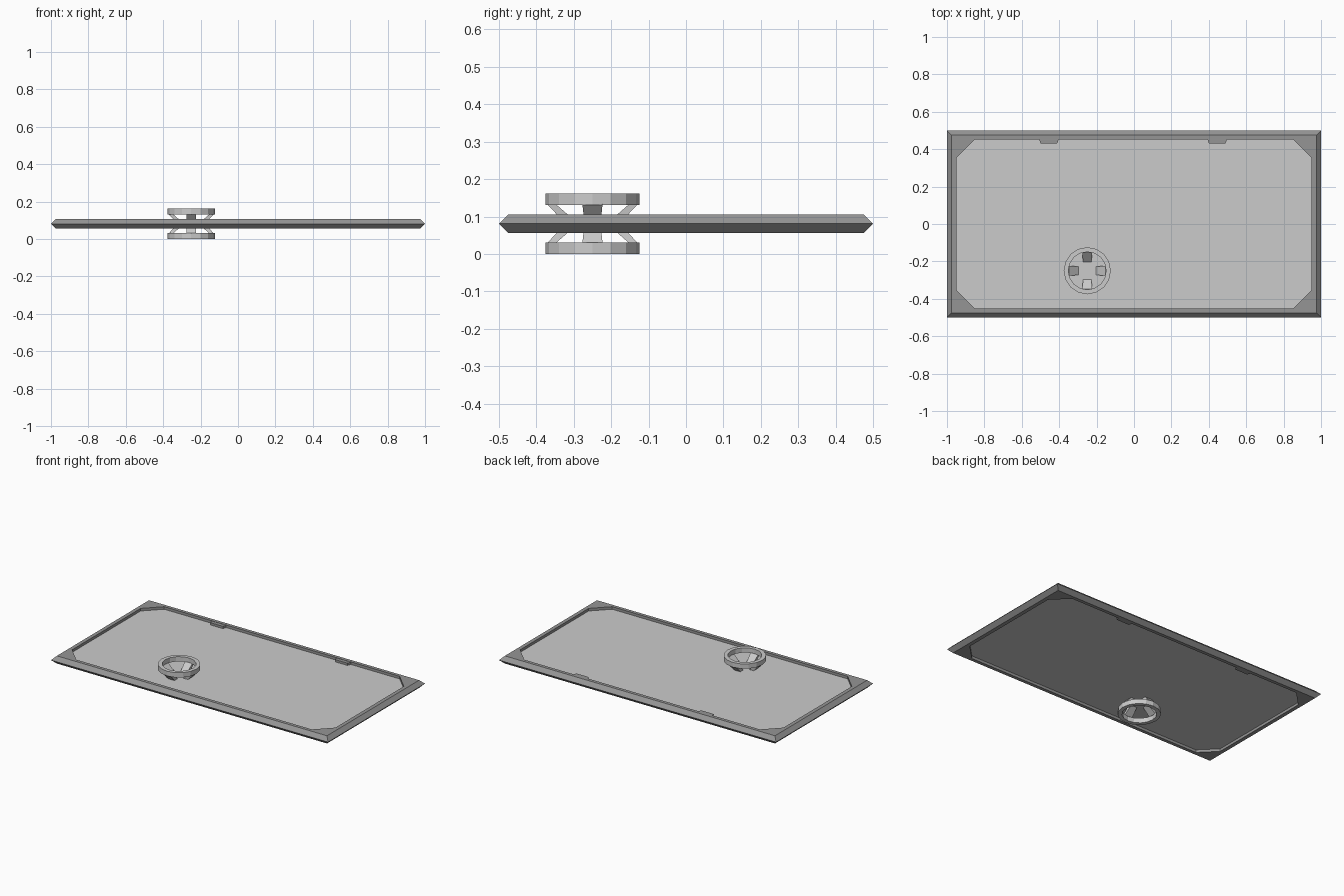
import bpy, bmesh
from math import cos, sin, pi
from mathutils import Matrix

if "Cube" in bpy.data.objects:
    bpy.data.objects.remove(bpy.data.objects["Cube"])

MID = 0.081          # height of the door's middle plane
HUB = (-0.25, -0.25)  # handwheel centre


def make(name, bm, mat=None):
    bmesh.ops.remove_doubles(bm, verts=bm.verts, dist=1e-5)
    bmesh.ops.recalc_face_normals(bm, faces=bm.faces)
    me = bpy.data.meshes.new(name)
    bm.to_mesh(me)
    bm.free()
    ob = bpy.data.objects.new(name, me)
    bpy.context.collection.objects.link(ob)
    if mat:
        me.materials.append(mat)
    return ob


def skin(bm, loops, closed=False, caps=False):
    """Join consecutive point loops with quads."""
    rings = [[bm.verts.new(p) for p in lp] for lp in loops]
    pairs = list(zip(rings, rings[1:]))
    if closed:
        pairs.append((rings[-1], rings[0]))
    for a, b in pairs:
        n = len(a)
        for i in range(n):
            j = (i + 1) % n
            bm.faces.new((a[i], a[j], b[j], b[i]))
    if caps:
        bm.faces.new(rings[0])
        bm.faces.new(rings[-1])


def octagon(x, y, c, z):
    """Rectangle with corners cut by c (c = 0 gives doubled corners)."""
    return [(x, y - c, z), (x - c, y, z), (c - x, y, z), (-x, y - c, z),
            (-x, c - y, z), (c - x, -y, z), (x - c, -y, z), (x, c - y, z)]


dark = bpy.data.materials.new("dark_grey")
dark.diffuse_color = (0.3, 0.3, 0.3, 1)
dark.use_nodes = True
dark.node_tree.nodes["Principled BSDF"].inputs["Base Color"].default_value = dark.diffuse_color

# Frame: pointed outer edge, inner opening with gusseted corners
bm = bmesh.new()
skin(bm, [octagon(1, 0.5, 0, MID),
          octagon(0.975, 0.475, 0, MID + 0.025),
          octagon(0.95, 0.453, 0.1, MID + 0.025),
          octagon(0.95, 0.453, 0.1, MID - 0.025),
          octagon(0.975, 0.475, 0, MID - 0.025)], closed=True)
make("frame", bm, dark)

# Recessed panel
bm = bmesh.new()
skin(bm, [octagon(0.95, 0.453, 0.1, MID + s * 0.008) for s in (-1, 1)], caps=True)
make("panel", bm)

# Two hinge tabs on the back inner edge
for side, cx in (("left", -0.455), ("right", 0.445)):
    bm = bmesh.new()
    skin(bm, [[(cx - 0.052, 0.453, MID + z), (cx - 0.044, 0.43, MID + z),
               (cx + 0.044, 0.43, MID + z), (cx + 0.052, 0.453, MID + z)]
              for z in (-0.023, 0.023)], caps=True)
    make("hinge_tab_" + side, bm, dark)

# Handwheels above and below, each a rim on four slanted spokes
for side, s in (("upper", 1), ("lower", -1)):
    bm = bmesh.new()
    skin(bm, [[(HUB[0] + r * cos(i * pi / 8), HUB[1] + r * sin(i * pi / 8), MID + s * z)
               for i in range(16)]
              for r, z in ((0.126, 0.05), (0.126, 0.081), (0.101, 0.081), (0.101, 0.05))],
         closed=True)
    make("wheel_rim_" + side, bm)

    bm = bmesh.new()
    for k in range(4):
        rot = (Matrix.Translation((HUB[0], HUB[1], MID))
               @ Matrix.Rotation(k * pi / 2, 4, 'Z'))
        loops = []
        for r0, r1, w, z in ((0.045, 0.078, 0.022, 0.006), (0.098, 0.121, 0.027, 0.052)):
            loops.append([rot @ Matrix.Translation((r, y, s * z)) @ Matrix.Identity(4).to_translation()
                          for r, y in ((r0, -w), (r1, -w), (r1, w), (r0, w))])
        skin(bm, loops, caps=True)
    make("wheel_spokes_" + side, bm)
